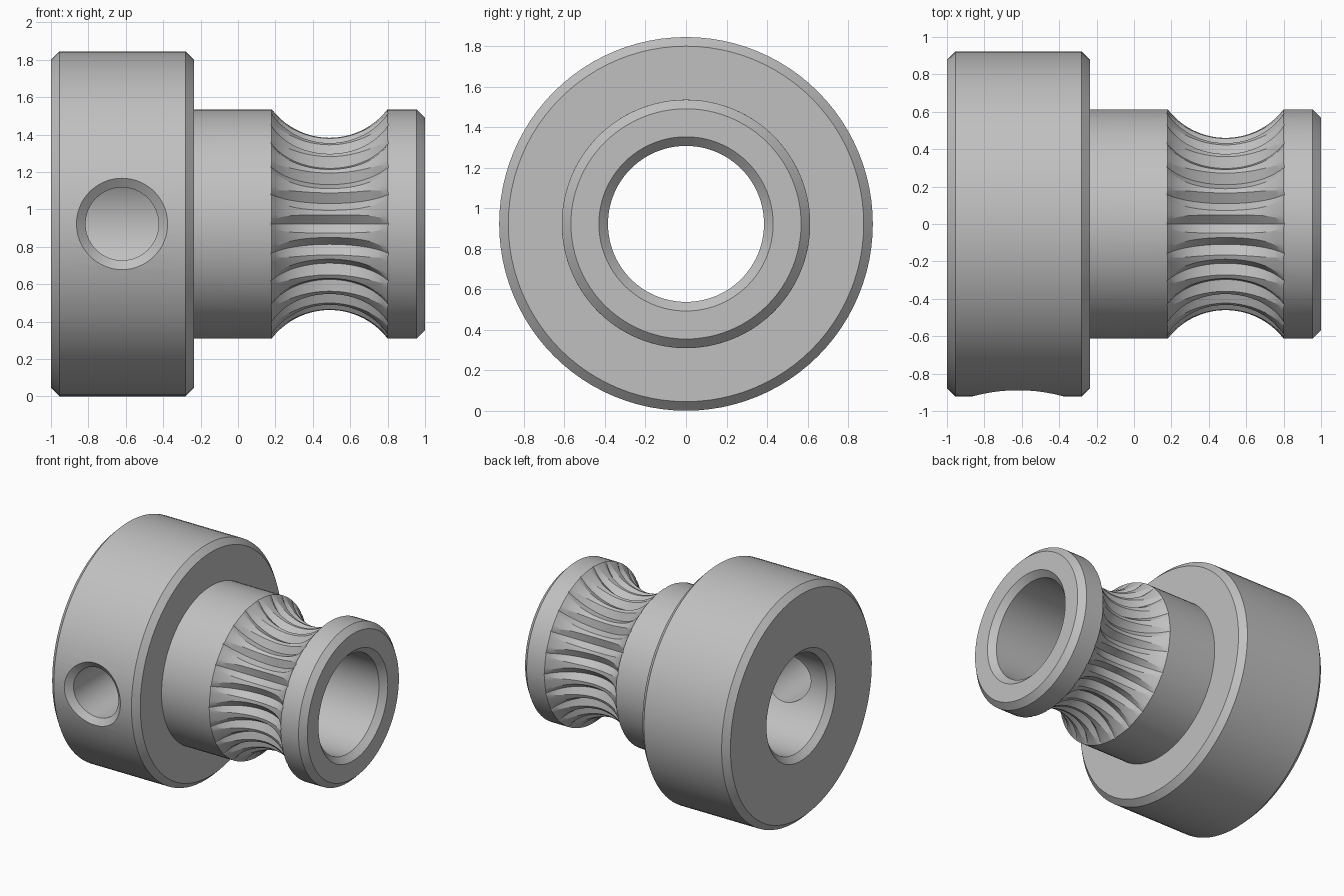
import bpy
import bmesh
from math import sin, cos, radians, sqrt, tau

cube = bpy.data.objects.get("Cube")
if cube:
    bpy.data.objects.remove(cube, do_unlink=True)

AXIS_Z = 0.922
COLLAR_R, HUB_R, BORE_R, CHAMFER = 0.922, 0.613, 0.385, 0.045
TEETH, LAND_STEPS = 24, 4
GROOVE_X, WAIST_R, TIP_R = 0.49, 0.463, 0.42
PITCH = tau / TEETH

steel = bpy.data.materials.new("steel grey")
steel.use_nodes = True
grey = (0.53, 0.53, 0.53, 1)
steel.diffuse_color = grey
steel.node_tree.nodes["Principled BSDF"].inputs["Base Color"].default_value = grey


def make_object(name, bm):
    bmesh.ops.remove_doubles(bm, verts=bm.verts, dist=1e-5)
    bmesh.ops.recalc_face_normals(bm, faces=bm.faces)
    mesh = bpy.data.meshes.new(name)
    bm.to_mesh(mesh)
    bm.free()
    mesh.materials.append(steel)
    obj = bpy.data.objects.new(name, mesh)
    bpy.context.collection.objects.link(obj)
    return obj


def skin(bm, loops, closed=False):
    """Bridge rings of equal point count with quads."""
    rings = [[bm.verts.new(p) for p in loop] for loop in loops]
    pairs = list(zip(rings, rings[1:]))
    if closed:
        pairs.append((rings[-1], rings[0]))
    for a, b in pairs:
        for i in range(len(a)):
            j = (i + 1) % len(a)
            bm.faces.new((a[i], a[j], b[j], b[i]))
    return rings


def arc_radius(dx, half_chord, bottom):
    """Radius of a concave arc cut into the hub, at dx from its middle."""
    depth = HUB_R - bottom
    rad = (half_chord ** 2 + depth ** 2) / (2 * depth)
    return min(HUB_R, bottom + rad - sqrt(rad ** 2 - dx ** 2))


def ring(x, land, tip=None):
    """Ring around the axis; a tip radius below the land cuts V notches."""
    tip = land if tip is None else min(tip, land)
    half = radians(6) * (land - tip) / (WAIST_R - TIP_R)
    points = []
    for t in range(TEETH):
        polar = [(0, tip)]
        polar += [(half + (PITCH - 2 * half) * k / LAND_STEPS, land)
                  for k in range(LAND_STEPS + 1)]
        for a, r in polar:
            a += t * PITCH
            points.append((x, r * cos(a), AXIS_Z + r * sin(a)))
    return points


# Body: collar, hub, toothed waist, end lip and bore as one turned profile
loops = [ring(x, r) for x, r in (
    (-1, BORE_R + CHAMFER), (-1, COLLAR_R - CHAMFER),
    (-1 + CHAMFER, COLLAR_R), (-0.235 - CHAMFER, COLLAR_R),
    (-0.235, COLLAR_R - CHAMFER), (-0.235, HUB_R))]
offsets = [0.315 * k / 12 for k in range(-12, 13)]
offsets = sorted(offsets + [-0.31, 0.31])
for dx in offsets:
    loops.append(ring(GROOVE_X + dx,
                      arc_radius(dx, 0.31, WAIST_R) if abs(dx) < 0.31 else HUB_R,
                      arc_radius(dx, 0.315, TIP_R)))
loops += [ring(x, r) for x, r in (
    (1 - CHAMFER, HUB_R), (1, HUB_R - CHAMFER),
    (1, BORE_R + CHAMFER), (1 - CHAMFER, BORE_R), (-1 + CHAMFER, BORE_R))]
bm = bmesh.new()
skin(bm, loops, closed=True)
body = make_object("drive_gear", bm)

# Screw hole cutter: its chamfer follows the curve of the collar
bm = bmesh.new()
hole = []
for radius, shift, flat_y in ((0.255, 0, -1.1), (0.255, -0.01, None),
                              (0.195, 0.045, None), (0.195, 0, -0.1)):
    loop = []
    for i in range(64):
        a = tau * i / 64
        z = radius * sin(a)
        y = flat_y if flat_y is not None else shift - sqrt(COLLAR_R ** 2 - z ** 2)
        loop.append((-0.62 + radius * cos(a), y, AXIS_Z + z))
    hole.append(loop)
rings = skin(bm, hole)
bm.faces.new(rings[0])
bm.faces.new(rings[-1])
cutter = make_object("screw_hole_cutter", bm)
cutter.hide_render = True
cutter.hide_viewport = True

cut = body.modifiers.new("screw hole", 'BOOLEAN')
cut.operation = 'DIFFERENCE'
cut.solver = 'EXACT'
cut.object = cutter

# Bake the hole, then smooth the curves and keep the machined edges sharp
bpy.context.view_layer.update()
bpy.ops.object.select_all(action='DESELECT')
body.select_set(True)
bpy.context.view_layer.objects.active = body
bpy.ops.object.modifier_apply(modifier=cut.name)
bpy.data.objects.remove(cutter, do_unlink=True)
bpy.ops.object.shade_smooth_by_angle(angle=radians(25))
